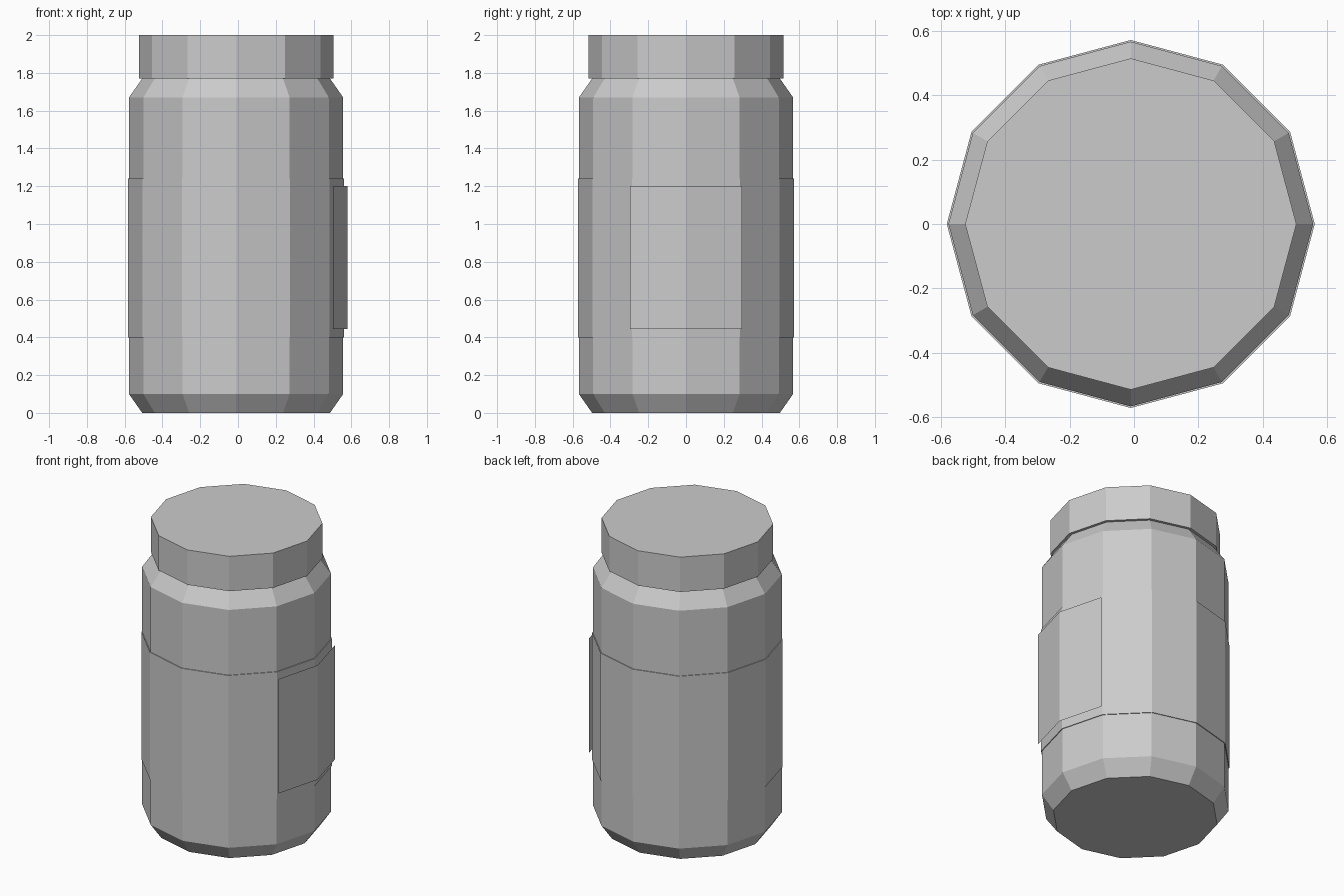
import bpy
from math import sin, cos, tau

if "Cube" in bpy.data.objects:
    bpy.data.objects.remove(bpy.data.objects["Cube"])

SIDES = 12
CENTRE_X = -0.01  # jar axis, offset by the raised label on the +x side


def lathe(name, profile, first=0, steps=SIDES, cap_bottom=False, cap_top=False):
    """Sweep an (r, z) profile, listed bottom to top, around the jar axis."""
    full = steps == SIDES
    cols = steps if full else steps + 1
    verts, faces = [], []
    for r, z in profile:
        for i in range(cols):
            a = tau * (first + i) / SIDES
            verts.append((CENTRE_X + r * cos(a), r * sin(a), z))
    for k in range(len(profile) - 1):
        for i in range(steps):
            j = (i + 1) % cols
            lo, hi = k * cols, (k + 1) * cols
            faces.append((lo + i, lo + j, hi + j, hi + i))
    if cap_bottom:
        faces.append(tuple(reversed(range(cols))))
    if cap_top:
        top = (len(profile) - 1) * cols
        faces.append(tuple(range(top, top + cols)))
    mesh = bpy.data.meshes.new(name)
    mesh.from_pydata(verts, [], faces)
    mesh.update()
    obj = bpy.data.objects.new(name, mesh)
    bpy.context.collection.objects.link(obj)
    return obj


# Jar body with chamfered base and shoulder
lathe("jar_body", [(0.497, 0), (0.567, 0.1), (0.567, 1.67), (0.497, 1.77)],
      cap_bottom=True)

# Thin wrap standing just proud of the body
lathe("wrap_band", [(0.567, 0.4), (0.572, 0.4), (0.572, 1.24), (0.567, 1.24)])

# Lid overhanging the shoulder
lathe("lid", [(0.515, 1.77), (0.515, 2.0)], cap_bottom=True, cap_top=True)

# Label sheet floating over the two facets facing +x
lathe("label", [(0.591, 0.445), (0.591, 1.2)], first=-1, steps=2)
